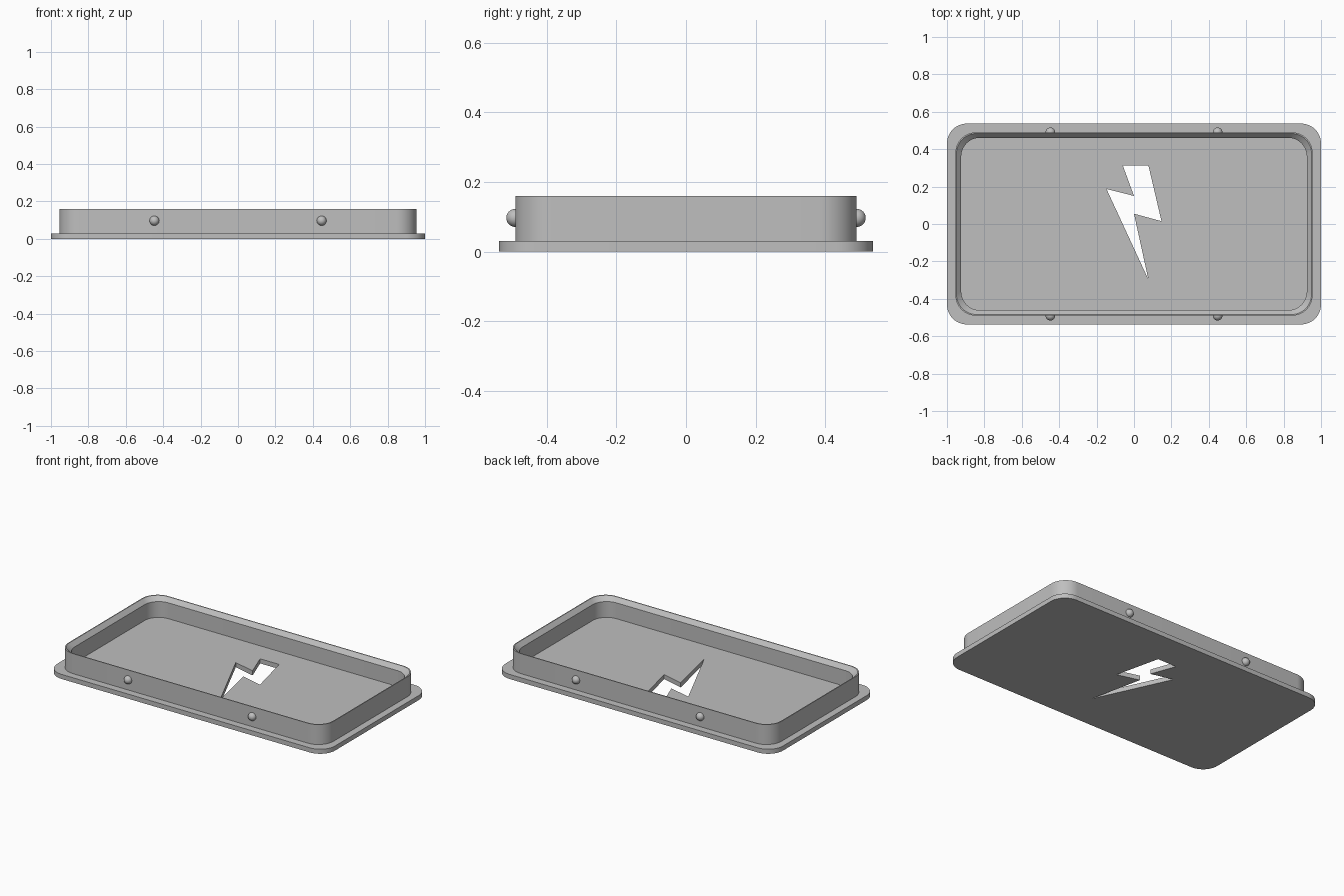
import bpy, bmesh, math

if "Cube" in bpy.data.objects:
    bpy.data.objects.remove(bpy.data.objects["Cube"])

grey = bpy.data.materials.new("plain grey")
grey.diffuse_color = (0.52, 0.52, 0.52, 1)
grey.use_nodes = True
grey.node_tree.nodes["Principled BSDF"].inputs["Base Color"].default_value = grey.diffuse_color


def finish(name, bm, smooth=True):
    """Turn a bmesh into a named grey object."""
    bmesh.ops.recalc_face_normals(bm, faces=bm.faces)
    mesh = bpy.data.meshes.new(name)
    bm.to_mesh(mesh)
    bm.free()
    mesh.materials.append(grey)
    obj = bpy.data.objects.new(name, mesh)
    bpy.context.collection.objects.link(obj)
    return obj


def activate(obj):
    bpy.ops.object.select_all(action='DESELECT')
    obj.select_set(True)
    bpy.context.view_layer.objects.active = obj


def rounded_loop(bm, hx, hy, r, z, steps=12):
    """Ring of vertices along a rounded rectangle."""
    ring = []
    for k, (sx, sy) in enumerate([(1, 1), (-1, 1), (-1, -1), (1, -1)]):
        for i in range(steps + 1):
            a = math.pi / 2 * (k + i / steps)
            ring.append(bm.verts.new((sx * (hx - r) + r * math.cos(a),
                                      sy * (hy - r) + r * math.sin(a), z)))
    return ring


# Tray: flanged plate, raised wall, chamfered inner rim and floor
sections = [  # half width, half depth, corner radius, height
    (1.0, 0.537, 0.107, 0.0),
    (1.0, 0.537, 0.107, 0.03),
    (0.955, 0.49, 0.11, 0.03),
    (0.955, 0.49, 0.11, 0.16),
    (0.949, 0.484, 0.107, 0.16),
    (0.924, 0.461, 0.1, 0.133),
    (0.924, 0.461, 0.1, 0.03),
]
bm = bmesh.new()
rings = [rounded_loop(bm, *s) for s in sections]
for low, high in zip(rings, rings[1:]):
    n = len(low)
    for i in range(n):
        j = (i + 1) % n
        bm.faces.new((low[i], low[j], high[j], high[i]))
bm.faces.new(rings[0])
bm.faces.new(rings[-1])
tray = finish("tray", bm)

# Bolt-shaped opening through the floor
bolt = [(-0.06, 0.313), (0.077, 0.313), (0.147, 0.015), (0.0, 0.055),
        (0.077, -0.297), (-0.147, 0.187), (0.0, 0.15)]
bm = bmesh.new()
base = bm.faces.new([bm.verts.new((x, y, -0.05)) for x, y in bolt])
out = bmesh.ops.extrude_face_region(bm, geom=[base])
top = [v for v in out["geom"] if isinstance(v, bmesh.types.BMVert)]
bmesh.ops.translate(bm, verts=top, vec=(0, 0, 0.13))
cutter = finish("bolt_cutter", bm)
activate(tray)
mod = tray.modifiers.new("bolt opening", 'BOOLEAN')
mod.operation = 'DIFFERENCE'
mod.solver = 'EXACT'
mod.object = cutter
bpy.ops.object.modifier_apply(modifier=mod.name)
bpy.data.objects.remove(cutter)
bpy.ops.object.shade_smooth_by_angle(angle=math.radians(30))

# Round snap bumps on the long walls
for side, sy in (("front", -1), ("back", 1)):
    for end, sx in (("left", -1), ("right", 1)):
        bpy.ops.mesh.primitive_uv_sphere_add(
            segments=24, ring_count=12, radius=0.026,
            location=(sx * 0.447, sy * 0.49, 0.097))
        bump = bpy.context.object
        bump.name = f"{side}_{end}_bump"
        bump.data.materials.append(grey)
        bpy.ops.object.shade_smooth()
